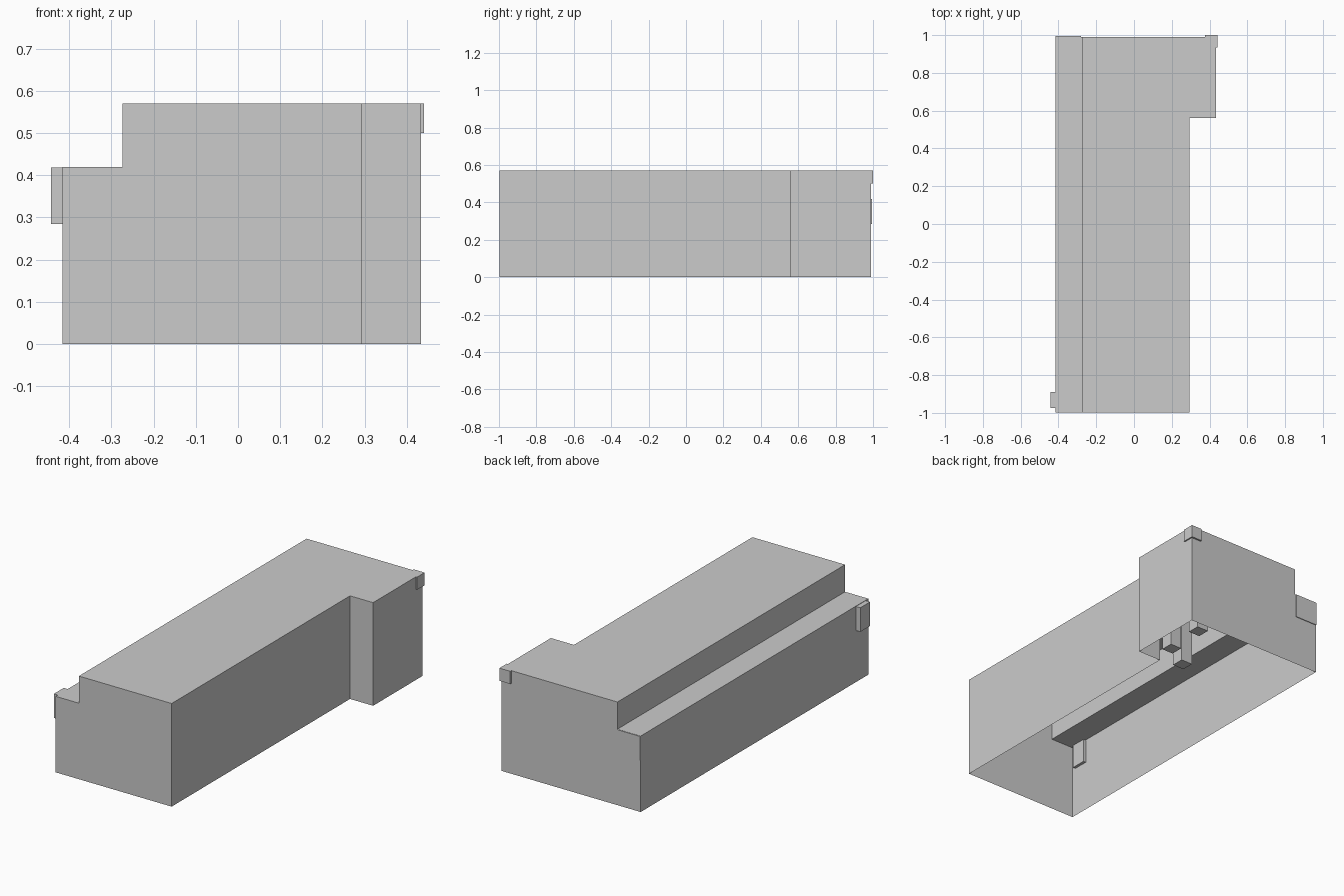
import bpy, bmesh
from mathutils import Vector

if "Cube" in bpy.data.objects:
    bpy.data.objects.remove(bpy.data.objects["Cube"])


def finish(name, bm):
    bmesh.ops.recalc_face_normals(bm, faces=bm.faces[:])
    mesh = bpy.data.meshes.new(name)
    bm.to_mesh(mesh)
    bm.free()
    obj = bpy.data.objects.new(name, mesh)
    bpy.context.collection.objects.link(obj)
    return obj


def box(name, lo, hi):
    bm = bmesh.new()
    bmesh.ops.create_cube(bm, size=1)
    lo, hi = Vector(lo), Vector(hi)
    for v in bm.verts:
        v.co = (lo + hi) / 2 + v.co * (hi - lo)
    return finish(name, bm)


# Hollow building: stepped front profile run back along y
PROFILE = [(-.416, 0), (.293, 0), (.293, .57), (-.274, .57), (-.274, .42), (-.416, .42)]
bm = bmesh.new()
rings = [[bm.verts.new((x, y, z)) for x, z in PROFILE] for y in (-.998, .56, .99)]
bm.faces.new(rings[0])
bm.faces.new(rings[-1][::-1])
for a, b in zip(rings, rings[1:]):
    for i in range(len(a)):
        j = (i + 1) % len(a)
        bm.faces.new((a[i], a[j], b[j], b[i]))
bmesh.ops.recalc_face_normals(bm, faces=bm.faces[:])

# Side wing pulled out of the rear part of the right wall
wall = [f for f in bm.faces if f.normal.x > .9 and f.calc_center_median().y > .56]
new = bmesh.ops.extrude_face_region(bm, geom=wall)["geom"]
bmesh.ops.translate(bm, vec=(.141, 0, 0), verts=[g for g in new if isinstance(g, bmesh.types.BMVert)])
for f in [f for f in wall if f.is_valid and f.calc_center_median().x < .3]:
    bm.faces.remove(f)

# The underside is open
floor = [f for f in bm.faces if all(abs(v.co.z) < 1e-4 for v in f.verts)]
bmesh.ops.delete(bm, geom=floor, context='FACES')
finish("building_shell", bm)

# Small wall fittings
box("left_wall_box", (-.443, -.975, .285), (-.40, -.89, .418))
box("rear_corner_box", (.375, .935, .50), (.441, 1.0, .57))
box("rear_left_panel", (-.416, .98, .285), (-.28, .994, .419))

# Short posts hanging under the roof inside
for i, (x, y) in enumerate([(-.14, .23), (.01, .32), (.02, .55)]):
    box(f"inner_post_{i + 1}", (x - .035, y - .035, .28), (x + .035, y + .035, .565))
